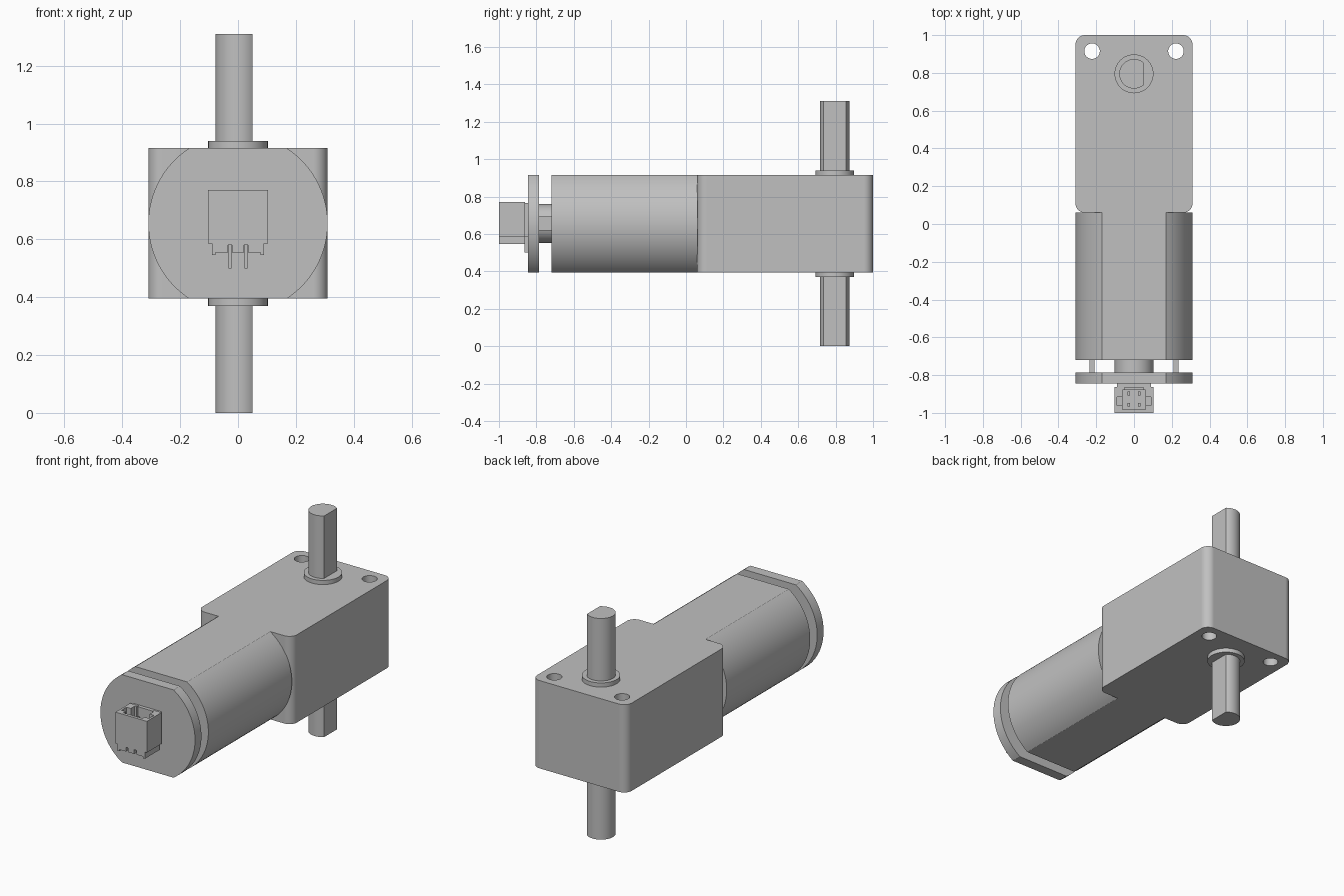
import bpy, bmesh
from math import sin, cos, pi, asin, acos

cube = bpy.data.objects.get("Cube")
if cube:
    bpy.data.objects.remove(cube)

grey = bpy.data.materials.new("plain grey")
grey.use_nodes = True
COLOUR = (0.53, 0.53, 0.53, 1)
grey.diffuse_color = COLOUR
grey.node_tree.nodes["Principled BSDF"].inputs["Base Color"].default_value = COLOUR

MID = 0.655          # height of the motor axis
HALF = 0.26          # half height of gearbox and motor flats
RADIUS = 0.31        # motor radius and gearbox half width
SHAFT_Y = 0.795


def prism(name, outline, start, end, axis="z"):
    """Extrude a 2D outline along z (outline is x, y) or y (outline is x, z)."""
    place = (lambda u, v, w: (u, v, w)) if axis == "z" else (lambda u, v, w: (u, w, v))
    bm = bmesh.new()
    low = [bm.verts.new(place(u, v, start)) for u, v in outline]
    high = [bm.verts.new(place(u, v, end)) for u, v in outline]
    bm.faces.new(low)
    bm.faces.new(high)
    n = len(outline)
    for i in range(n):
        j = (i + 1) % n
        bm.faces.new((low[i], low[j], high[j], high[i]))
    bmesh.ops.recalc_face_normals(bm, faces=bm.faces)
    mesh = bpy.data.meshes.new(name)
    bm.to_mesh(mesh)
    bm.free()
    mesh.materials.append(grey)
    obj = bpy.data.objects.new(name, mesh)
    bpy.context.collection.objects.link(obj)
    return obj


def arc(cx, cy, r, a0, a1, steps):
    return [(cx + r * cos(a0 + (a1 - a0) * i / steps),
             cy + r * sin(a0 + (a1 - a0) * i / steps)) for i in range(steps + 1)]


def circle(cx, cy, r, steps=48):
    return arc(cx, cy, r, 0, 2 * pi, steps)[:-1]


def rect(x0, x1, y0, y1):
    return [(x0, y0), (x1, y0), (x1, y1), (x0, y1)]


def activate(obj):
    bpy.ops.object.select_all(action="DESELECT")
    obj.select_set(True)
    bpy.context.view_layer.objects.active = obj


def cut(obj, cutters):
    for cutter in cutters:
        mod = obj.modifiers.new("cut", "BOOLEAN")
        mod.operation = "DIFFERENCE"
        mod.solver = "EXACT"
        mod.object = cutter
        activate(obj)
        bpy.ops.object.modifier_apply(modifier=mod.name)
        bpy.data.objects.remove(cutter)


def smooth(obj):
    activate(obj)
    bpy.ops.object.shade_smooth_by_angle(angle=pi / 6)
    mod = obj.modifiers.new("weighted normals", "WEIGHTED_NORMAL")
    mod.keep_sharp = True


# Gearbox with rounded upright edges and two mounting holes
R = 0.05
outline = []
for i, (x, y) in enumerate([(RADIUS - R, 1 - R), (R - RADIUS, 1 - R),
                            (R - RADIUS, 0.06 + R), (RADIUS - R, 0.06 + R)]):
    outline += arc(x, y, R, i * pi / 2, (i + 1) * pi / 2, 10)
gearbox = prism("gearbox", outline, MID - HALF, MID + HALF)
cut(gearbox, [prism("hole_cutter", circle(s * 0.222, 0.915, 0.041), 0.2, 1.2) for s in (-1, 1)])
smooth(gearbox)

# Motor can and rear circuit board share a round outline with two flats
a = asin(HALF / RADIUS)
flatted = arc(0, MID, RADIUS, -a, a, 32) + arc(0, MID, RADIUS, pi - a, pi + a, 32)
smooth(prism("motor_can", flatted, -0.72, 0.062, "y"))
smooth(prism("circuit_board", flatted, -0.845, -0.785, "y"))

# Bearing boss and terminals between can and board
smooth(prism("rear_bearing", circle(0, MID, 0.104), -0.79, -0.715, "y"))
for side, s in (("right", -1), ("left", 1)):
    x = s * 0.222
    prism(side + "_terminal", rect(x - 0.014, x + 0.014, MID - 0.037, MID + 0.037),
          -0.79, -0.715, "y")

# Output shaft with a flat on its left side, and a collar at each gearbox face
b = acos(0.05 / 0.078)
smooth(prism("output_shaft", arc(0, SHAFT_Y, 0.078, b, 2 * pi - b, 44), 0, 1.31))
smooth(prism("upper_collar", circle(0, SHAFT_Y, 0.103), MID + HALF - 0.01, 0.94))
smooth(prism("lower_collar", circle(0, SHAFT_Y, 0.103), 0.37, MID - HALF + 0.01))

# Connector housing: stepped lower edge with feet and pin notches
half = [(0.02, 0.555), (0.02, 0.58), (0.034, 0.58), (0.034, 0.555),
        (0.078, 0.555), (0.078, 0.545), (0.09, 0.545), (0.09, 0.585),
        (0.103, 0.585), (0.103, 0.77)]
housing = prism("connector_housing", half + [(-x, z) for x, z in reversed(half)],
                -1, -0.862, "y")
cut(housing, [
    prism("cavity_cutter", rect(-0.062, 0.062, -0.982, -0.878), 0.61, 0.8),
    prism("slot_cutter", rect(-0.09, 0.09, -0.962, -0.915), 0.63, 0.8),
    prism("rear_gap_cutter", rect(-0.05, 0.05, -0.89, -0.85), 0.7, 0.8),
])
prism("connector_back", rect(-0.09, 0.09, 0.585, 0.765), -0.866, -0.84, "y")

# Connector contacts inside the socket and solder legs below it
for side, s in (("right", -1), ("left", 1)):
    x = s * 0.027
    for row, y in (("front", -0.957), ("rear", -0.897)):
        prism(f"{side}_{row}_contact", rect(x - 0.007, x + 0.007, y - 0.01, y + 0.01), 0.6, 0.72)
    prism(side + "_solder_leg", rect(x - 0.005, x + 0.005, -0.864, -0.843), 0.5, 0.59)
